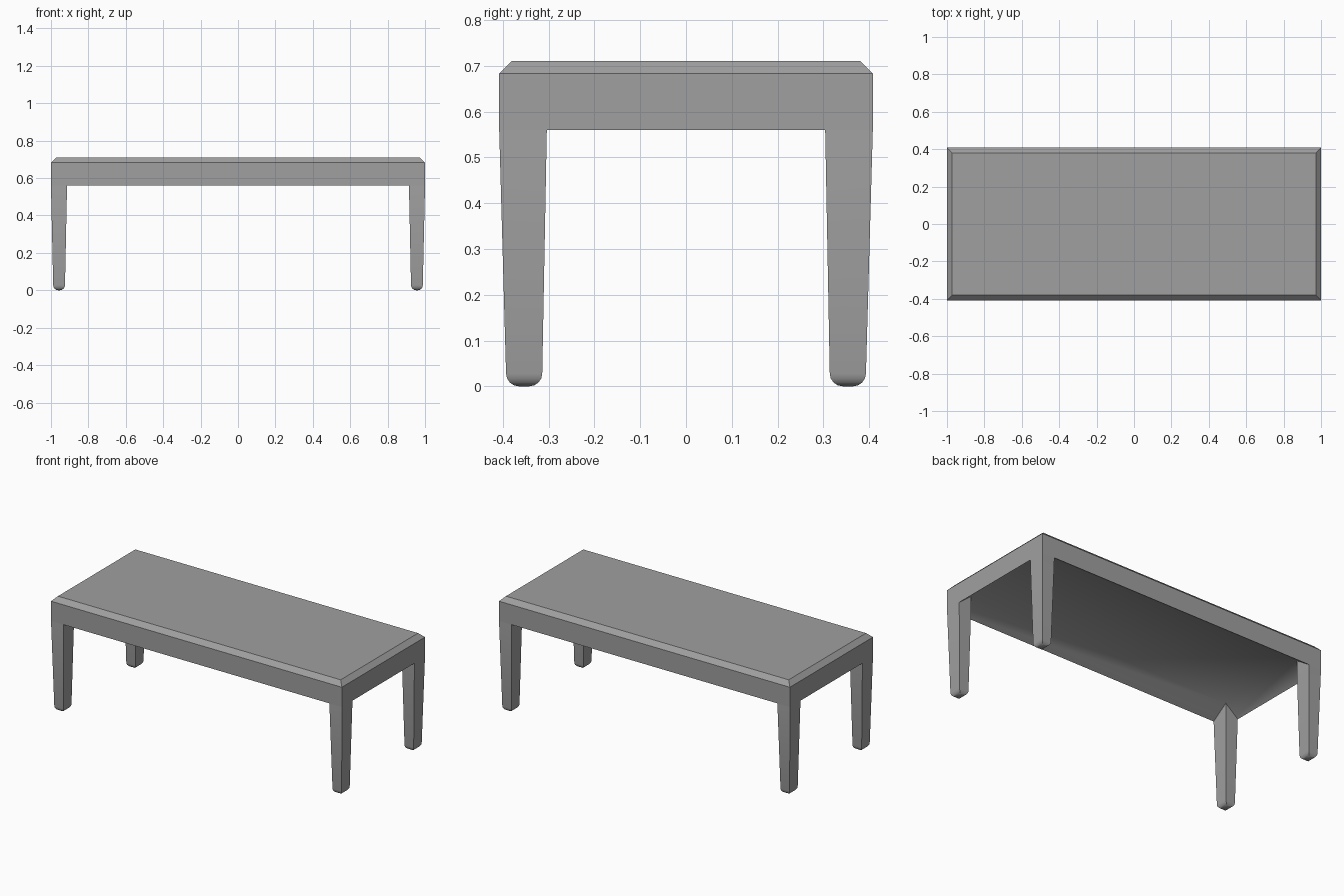
import bpy
import math

cube = bpy.data.objects.get("Cube")
if cube:
    bpy.data.objects.remove(cube, do_unlink=True)

grey = bpy.data.materials.new("warm_free_grey")
grey.name = "plain_grey"
COLOR = (0.35, 0.35, 0.35, 1)
grey.use_nodes = True
grey.diffuse_color = COLOR
grey.node_tree.nodes["Principled BSDF"].inputs["Base Color"].default_value = COLOR


def loft(name, rings):
    """Join rectangles (x0, x1, y0, y1, z), listed from first cap to last cap."""
    verts, faces = [], []
    for x0, x1, y0, y1, z in rings:
        verts += [(x0, y0, z), (x1, y0, z), (x1, y1, z), (x0, y1, z)]
    for r in range(len(rings) - 1):
        for i in range(4):
            a, b = 4 * r + i, 4 * r + (i + 1) % 4
            faces.append((a, b, b + 4, a + 4))
    last = len(verts) - 4
    faces += [(3, 2, 1, 0), tuple(range(last, last + 4))]
    mesh = bpy.data.meshes.new(name)
    mesh.from_pydata(verts, [], faces)
    mesh.materials.append(grey)
    obj = bpy.data.objects.new(name, mesh)
    bpy.context.collection.objects.link(obj)
    bpy.ops.object.select_all(action="DESELECT")
    obj.select_set(True)
    bpy.context.view_layer.objects.active = obj
    bpy.ops.object.shade_smooth_by_angle(angle=math.radians(42))
    return obj


# Table top: hollowed underside, straight apron, chamfered upper edge
HALF_X, HALF_Y = 1.0, 0.408
IN_X, IN_Y = 0.914, 0.304
APRON_Z, RECESS_Z, TOP_Z, CHAMFER = 0.56, 0.63, 0.711, 0.028


def centred(hx, hy, z):
    return (-hx, hx, -hy, hy, z)


loft("table_top", [
    centred(IN_X, IN_Y, RECESS_Z),
    centred(HALF_X, HALF_Y, APRON_Z),
    centred(HALF_X, HALF_Y, TOP_Z - CHAMFER),
    centred(HALF_X - CHAMFER, HALF_Y - CHAMFER, TOP_Z),
])

# Tapered legs with rounded feet
RADIUS = 0.028
for side_x, name_x in ((-1, "right"), (1, "left")):
    for side_y, name_y in ((-1, "front"), (1, "back")):
        def section(x_in, x_out, y_in, y_out, z):
            xs = sorted((side_x * x_in, side_x * x_out))
            ys = sorted((side_y * y_in, side_y * y_out))
            return (*xs, *ys, z)

        rings = []
        for step in range(4, -1, -1):
            t = math.radians(90) * step / 4
            d = RADIUS * (1 - math.cos(t))
            z = RADIUS * (1 - math.sin(t))
            rings.append(section(0.925 + d, 0.988 - d, 0.314 + d, 0.393 - d, z))
        rings.append(section(IN_X, HALF_X, IN_Y, HALF_Y, APRON_Z))
        # Stub that runs up into the recess
        rings.append(section(IN_X, HALF_X - 0.01, IN_Y, HALF_Y - 0.01, RECESS_Z + 0.01))
        loft(f"{name_y}_{name_x}_leg", rings)
